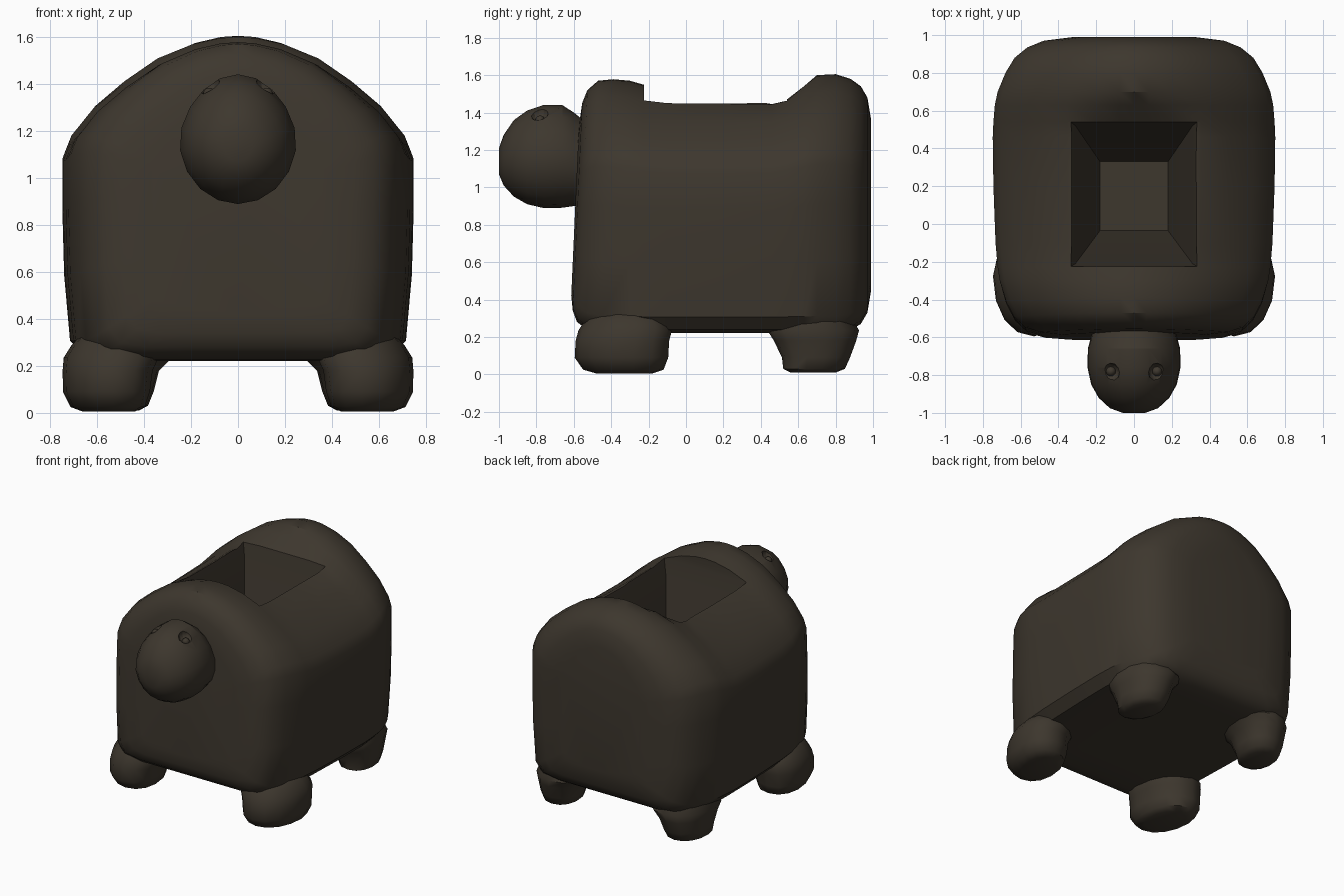
import bpy, bmesh, math

if "Cube" in bpy.data.objects:
    bpy.data.objects.remove(bpy.data.objects["Cube"])

clay = bpy.data.materials.new("dark_clay")
clay.diffuse_color = (0.047, 0.038, 0.027, 1)
clay.use_nodes = True
clay.node_tree.nodes["Principled BSDF"].inputs["Base Color"].default_value = clay.diffuse_color


def loft(name, rings):
    """Skin a list of equal-length closed rings and cap both ends."""
    bm = bmesh.new()
    loops = [[bm.verts.new(p) for p in ring] for ring in rings]
    n = len(loops[0])
    for a, b in zip(loops, loops[1:]):
        for i in range(n):
            j = (i + 1) % n
            bm.faces.new((a[i], a[j], b[j], b[i]))
    bm.faces.new(loops[0])
    bm.faces.new(loops[-1])
    bmesh.ops.recalc_face_normals(bm, faces=bm.faces)
    mesh = bpy.data.meshes.new(name)
    bm.to_mesh(mesh)
    bm.free()
    ob = bpy.data.objects.new(name, mesh)
    bpy.context.collection.objects.link(ob)
    mesh.materials.append(clay)
    return ob


def select(ob):
    bpy.ops.object.select_all(action='DESELECT')
    bpy.context.view_layer.objects.active = ob
    ob.select_set(True)


def smooth(ob, angle=35):
    select(ob)
    bpy.ops.object.shade_smooth_by_angle(angle=math.radians(angle))


def cut(ob, cutter):
    mod = ob.modifiers.new("cut", 'BOOLEAN')
    mod.operation = 'DIFFERENCE'
    mod.solver = 'EXACT'
    mod.object = cutter
    select(ob)
    bpy.ops.object.modifier_apply(modifier=mod.name)
    bpy.data.objects.remove(cutter)


def oval(rx, ry, count, power):
    """Superellipse points, squarer for a higher power."""
    pts = []
    for i in range(count):
        t = 2 * math.pi * (i + 0.5) / count
        c, s = math.cos(t), math.sin(t)
        pts.append((rx * math.copysign(abs(c) ** (2 / power), c),
                    ry * math.copysign(abs(s) ** (2 / power), s)))
    return pts


# Body: domed cross-section swept from front to back
half = [(0.25, .22), (.5, .22), (.65, .24), (.715, .31), (.74, .6), (.748, .9),
        (.748, 1.11), (.72, 1.18), (.63, 1.29), (.5, 1.395), (.355, 1.49),
        (.2, 1.55), (.08, 1.575)]
profile = [(0, .22)] + half + [(0, 1.58)] + [(-x, z) for x, z in reversed(half)]

# y, width scale, bottom z, crest z, height cap
stations = [
    (-.592, .50, .42, 1.33, 9), (-.58, .66, .34, 1.45, 9), (-.555, .77, .28, 1.52, 9),
    (-.50, .85, .24, 1.57, 9), (-.42, .905, .225, 1.578, 9), (-.30, .95, .22, 1.57, 9),
    (-.23, .965, .22, 1.55, 9), (-.1, .98, .22, 1.53, 9), (.2, .995, .22, 1.525, 9),
    (.46, 1.0, .22, 1.53, 1.455), (.54, .995, .22, 1.55, 1.47), (.63, .985, .22, 1.58, 1.54),
    (.70, .965, .22, 1.6, 9), (.80, .91, .22, 1.605, 9), (.88, .845, .235, 1.58, 9),
    (.935, .755, .27, 1.54, 9), (.97, .64, .33, 1.48, 9), (.99, .43, .45, 1.36, 9)]
rings = []
for y, sx, zb, zt, cap in stations:
    ring = []
    for x, z in profile:
        h = min(zb + (z - .22) * (zt - zb) / 1.36, cap)
        lean = .045 * (h - .9) if y < -.4 else 0
        ring.append((x * sx, y + lean, h))
    rings.append(ring)
body = loft("body", rings)

# Tapered planting hole, open at the top
hole = [(.18, -.035, .33, .45), (.31, -.21, .52, 1.35), (.335, -.225, .54, 1.47),
        (.34, -.225, .545, 1.8)]
cut(body, loft("hole_cutter", [[(-w, a, z), (w, a, z), (w, b, z), (-w, b, z)]
                               for w, a, b, z in hole]))
smooth(body)


# Legs: z, centre x, centre y, radius x, radius y; splay slants the foot in plan
def leg(name, levels, power, splay):
    ob = loft(name, [[(cx + u * .97 + v * splay, cy + v, z)
                      for u, v in oval(rx, ry, 14, power)]
                     for z, cx, cy, rx, ry in levels])
    smooth(ob, 50)
    ob.modifiers.new("mirror", 'MIRROR')


leg("front_legs", [
    (.005, .55, -.33, .11, .15), (.025, .555, -.335, .16, .215), (.09, .56, -.345, .187, .25),
    (.18, .555, -.34, .194, .25), (.235, .54, -.325, .205, .25), (.29, .53, -.32, .18, .22),
    (.35, .53, -.32, .12, .16)], 2.2, .12)
leg("back_legs", [
    (.01, .51, .68, .09, .12), (.03, .51, .685, .13, .165), (.09, .505, .695, .15, .182),
    (.18, .50, .69, .168, .22), (.235, .48, .68, .205, .245), (.33, .49, .67, .16, .2)],
    2.2, -.08)

# Head: y, centre z, radius x, radius z, narrower towards the crown
head_rings = []
for y, cz, rx, rz in [
        (-1.0, 1.14, .06, .07), (-.975, 1.145, .13, .135), (-.92, 1.155, .19, .205),
        (-.85, 1.16, .23, .25), (-.76, 1.165, .25, .276), (-.66, 1.165, .248, .274),
        (-.60, 1.15, .232, .25), (-.55, 1.13, .215, .23), (-.50, 1.13, .20, .21)]:
    head_rings.append([(u * (1 - .12 * max(v, 0) / rz), y, cz + v)
                       for u, v in oval(rx, rz, 18, 2.0)])
head = loft("head", head_rings)


# Eye sockets with small sunken eyeballs
def ball(name, x, y, z, r):
    bpy.ops.mesh.primitive_uv_sphere_add(segments=12, ring_count=8, radius=r,
                                         location=(x, y, z))
    ob = bpy.context.object
    ob.name = name
    ob.data.materials.append(clay)
    return ob


for side, label in ((-1, "left"), (1, "right")):
    cut(head, ball("socket_cutter", side * .125, -.785, 1.40, .05))
    smooth(ball(label + "_eye", side * .122, -.78, 1.358, .026))
smooth(head, 25)
